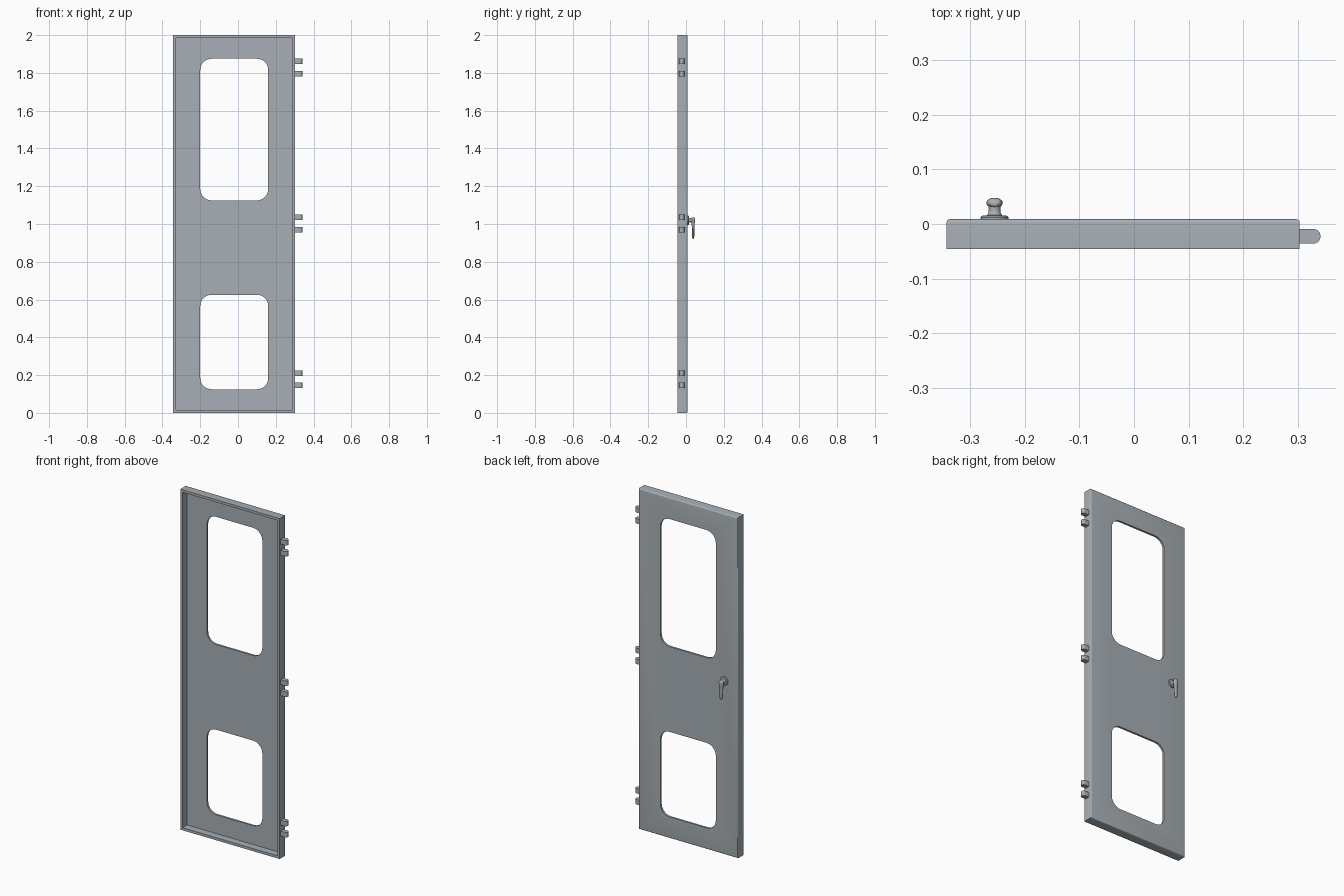
import bpy, bmesh
from math import pi, sin, cos
from mathutils import Vector

cube = bpy.data.objects.get("Cube")
if cube:
    bpy.data.objects.remove(cube, do_unlink=True)

metal = bpy.data.materials.new("grey_metal")
colour = (0.39, 0.43, 0.46, 1)
metal.diffuse_color = colour
metal.use_nodes = True
metal.node_tree.nodes["Principled BSDF"].inputs["Base Color"].default_value = colour


def finish(name, bm, smooth=True):
    bmesh.ops.recalc_face_normals(bm, faces=bm.faces)
    mesh = bpy.data.meshes.new(name)
    bm.to_mesh(mesh)
    bm.free()
    mesh.materials.append(metal)
    ob = bpy.data.objects.new(name, mesh)
    bpy.context.collection.objects.link(ob)
    if smooth:
        bpy.ops.object.select_all(action="DESELECT")
        ob.select_set(True)
        bpy.context.view_layer.objects.active = ob
        bpy.ops.object.shade_smooth_by_angle(angle=0.6)
    return ob


def bridge(bm, rings):
    """Skin a list of point rings and cap both ends."""
    loops = [[bm.verts.new(p) for p in ring] for ring in rings]
    n = len(loops[0])
    for a, b in zip(loops, loops[1:]):
        for i in range(n):
            j = (i + 1) % n
            bm.faces.new((a[i], a[j], b[j], b[i]))
    bm.faces.new(loops[0])
    bm.faces.new(loops[-1])


def box(x0, x1, y0, y1, z0, z1):
    bm = bmesh.new()
    bmesh.ops.create_cube(bm, size=1)
    for v in bm.verts:
        v.co = Vector((x1 if v.co.x > 0 else x0, y1 if v.co.y > 0 else y0, z1 if v.co.z > 0 else z0))
    return bm


def window_cutter(z0, z1, x0=-0.2, x1=0.16, r=0.06, steps=8):
    corners = [(x1 - r, z1 - r), (x0 + r, z1 - r), (x0 + r, z0 + r), (x1 - r, z0 + r)]
    ring = []
    for q, (cx, cz) in enumerate(corners):
        for i in range(steps + 1):
            a = (q + i / steps) * pi / 2
            ring.append((cx + r * cos(a), cz + r * sin(a)))
    bm = bmesh.new()
    bridge(bm, [[(x, y, z) for x, z in ring] for y in (-0.1, 0.1)])
    return finish("window_cutter", bm, False)


# Door leaf: folded pan, rounded along the back, open at the front
LEFT, RIGHT, FRONT, BACK = 0.303, -0.343, -0.046, 0.009
WALL = 0.015
bm = box(RIGHT, LEFT, FRONT, BACK, 0, 2)
back_edges = [e for e in bm.edges if all(abs(v.co.y - BACK) < 1e-5 for v in e.verts)]
bmesh.ops.bevel(bm, geom=back_edges, offset=0.007, segments=4, profile=0.5, affect="EDGES")
door = finish("door_leaf", bm, False)

recess = box(RIGHT + WALL, LEFT - WALL, -0.1, -0.003, WALL, 2 - WALL)
cutters = [finish("recess_cutter", recess, False), window_cutter(1.125, 1.875), window_cutter(0.125, 0.625)]
for cutter in cutters:
    mod = door.modifiers.new("cut", "BOOLEAN")
    mod.object = cutter
    mod.operation = "DIFFERENCE"
    mod.solver = "EXACT"
bpy.context.view_layer.update()
cut_mesh = bpy.data.meshes.new_from_object(door.evaluated_get(bpy.context.evaluated_depsgraph_get()))
door.modifiers.clear()
door.data = cut_mesh
for cutter in cutters:
    bpy.data.objects.remove(cutter, do_unlink=True)
bpy.ops.object.select_all(action="DESELECT")
door.select_set(True)
bpy.context.view_layer.objects.active = door
bpy.ops.object.shade_smooth_by_angle(angle=0.6)

# Hinge knuckles: tabs with a rounded outer end, in three pairs
R, HY = 0.0135, -0.0225
for pair, zc in (("lower", 0.178), ("middle", 1.003), ("upper", 1.828)):
    for half, dz in (("bottom", -0.0325), ("top", 0.0325)):
        ring = [(LEFT - 0.002, HY - R)]
        for i in range(17):
            a = -pi / 2 + pi * i / 16
            ring.append((0.341 - R + R * cos(a), HY + R * sin(a)))
        ring.append((LEFT - 0.002, HY + R))
        bm = bmesh.new()
        bridge(bm, [[(x, y, zc + dz + h) for x, y in ring] for h in (-0.0145, 0.0145)])
        finish(f"{pair}_hinge_{half}", bm)

# Handle rosette and neck: profile turned around the y axis
HX, HZ = -0.255, 1.02
profile = [(0.0255, 0.008), (0.0255, 0.012), (0.023, 0.015), (0.014, 0.016),
           (0.0115, 0.019), (0.0105, 0.026), (0.012, 0.036)]
bm = bmesh.new()
bridge(bm, [[(HX + r * cos(2 * pi * i / 24), y, HZ + r * sin(2 * pi * i / 24)) for i in range(24)]
            for r, y in profile])
finish("handle_rosette", bm)

# Handle lever: oval sections hanging down, (height, half width, half depth, y)
sections = [(0.015, 0.004, 0.002, 0.037), (0.013, 0.009, 0.006, 0.038), (0.007, 0.0135, 0.009, 0.039),
            (-0.002, 0.015, 0.0095, 0.0385), (-0.018, 0.0135, 0.008, 0.038), (-0.05, 0.012, 0.0065, 0.038),
            (-0.085, 0.010, 0.006, 0.038), (-0.095, 0.007, 0.0045, 0.038), (-0.099, 0.003, 0.002, 0.038)]
bm = bmesh.new()
bridge(bm, [[(HX + w * cos(2 * pi * i / 20), y + d * sin(2 * pi * i / 20), HZ + h) for i in range(20)]
            for h, w, d, y in sections])
finish("handle_lever", bm)
